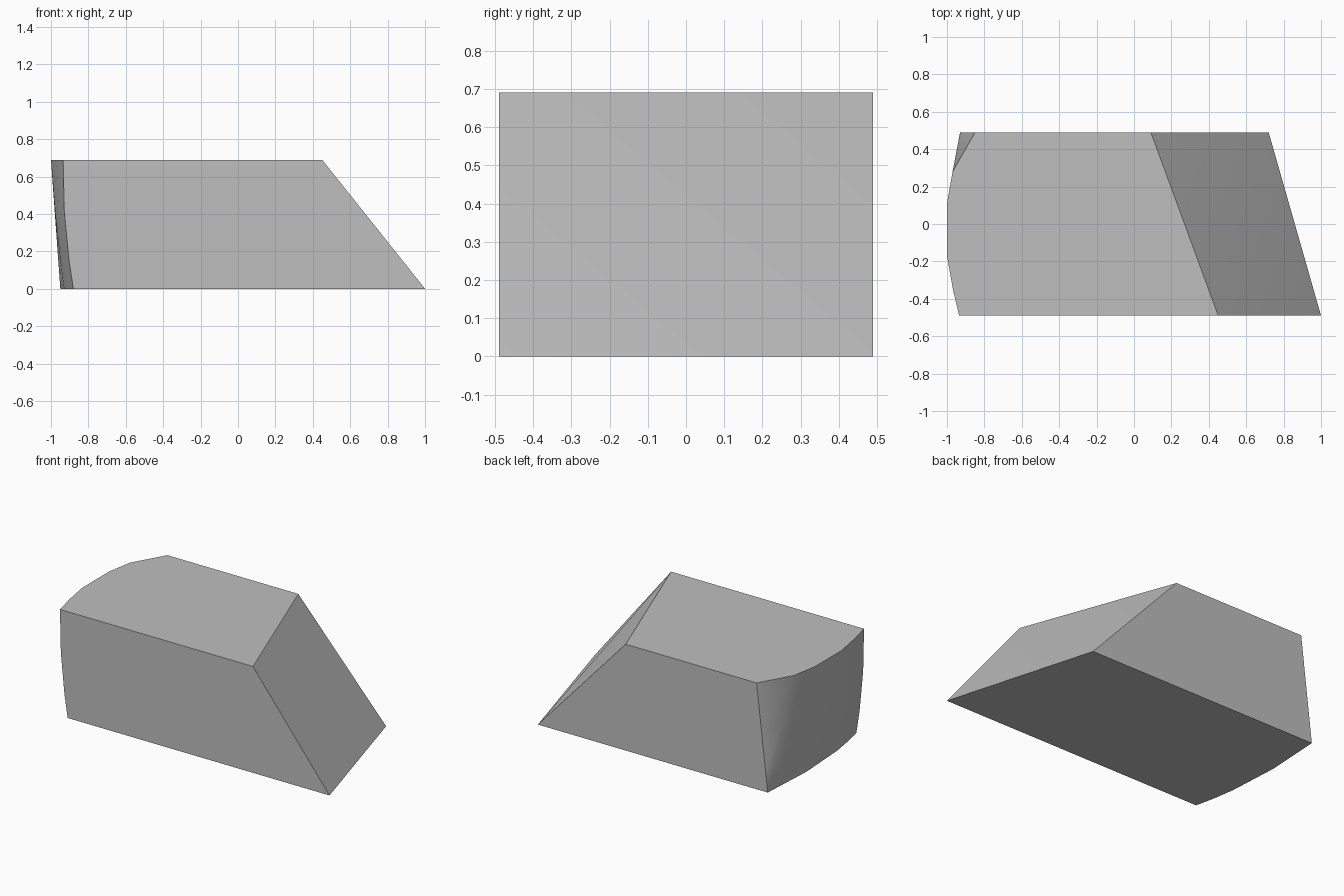
import bpy, bmesh
from math import radians

cube = bpy.data.objects.get("Cube")
if cube:
    bpy.data.objects.remove(cube, do_unlink=True)

H, W = 0.69, 0.49  # height and half depth

# Plain stone grey
grey = bpy.data.materials.new("stone_grey")
grey.use_nodes = True
colour = (0.52, 0.52, 0.52, 1)
grey.diffuse_color = colour
grey.node_tree.nodes["Principled BSDF"].inputs["Base Color"].default_value = colour

# Rounded end columns, back to front: bottom (x, y), top (x, y), outward bow
columns = [
    ((-0.93, W), (-0.85, W), 0),
    ((-0.93, W), (-0.97, 0.28), 0),
    ((-0.95, 0.12), (-1.0, 0.11), 0),
    ((-0.93, -0.22), (-1.0, -0.17), 0.3),
    ((-0.908, -0.36), (-0.968, -0.35), 0.7),
    ((-0.88, -W), (-0.935, -W), 1),
]
levels = [0, 0.22, 0.6, 1]


def column_point(low, high, bow, t):
    """Point on a column that bows outwards between its ends."""
    s = t + bow * 1.2 * t * (1 - t)
    return (low[0] + (high[0] - low[0]) * s, low[1] + (high[1] - low[1]) * t, t * H)


bm = bmesh.new()
grid = [[bm.verts.new(column_point(*c, t)) for t in levels] for c in columns]

# Rounded end
for a, b in zip(grid, grid[1:]):
    for i in range(len(levels) - 1):
        bm.faces.new((a[i], a[i + 1], b[i + 1], b[i]))

# Sloping end, folded along its diagonal
low_front = bm.verts.new((1.0, -W, 0))
low_back = bm.verts.new((0.72, W, 0))
top_front = bm.verts.new((0.45, -W, H))
top_back = bm.verts.new((0.09, W, H))
bm.faces.new((low_front, low_back, top_front))
bm.faces.new((low_back, top_back, top_front))

# Flat top, base, front and back
bm.faces.new([c[-1] for c in grid] + [top_front, top_back])
bm.faces.new([c[0] for c in grid] + [low_front, low_back])
bm.faces.new(grid[-1] + [top_front, low_front])
bm.faces.new(grid[0] + [top_back, low_back])

bmesh.ops.remove_doubles(bm, verts=bm.verts[:], dist=0.0005)
bmesh.ops.recalc_face_normals(bm, faces=bm.faces[:])

mesh = bpy.data.meshes.new("wedge_block")
bm.to_mesh(mesh)
bm.free()
mesh.materials.append(grey)
block = bpy.data.objects.new("wedge_block", mesh)
bpy.context.collection.objects.link(block)

# Soft shading on the rounded end, crisp main edges
bpy.ops.object.select_all(action="DESELECT")
block.select_set(True)
bpy.context.view_layer.objects.active = block
bpy.ops.object.shade_smooth_by_angle(angle=radians(30))
